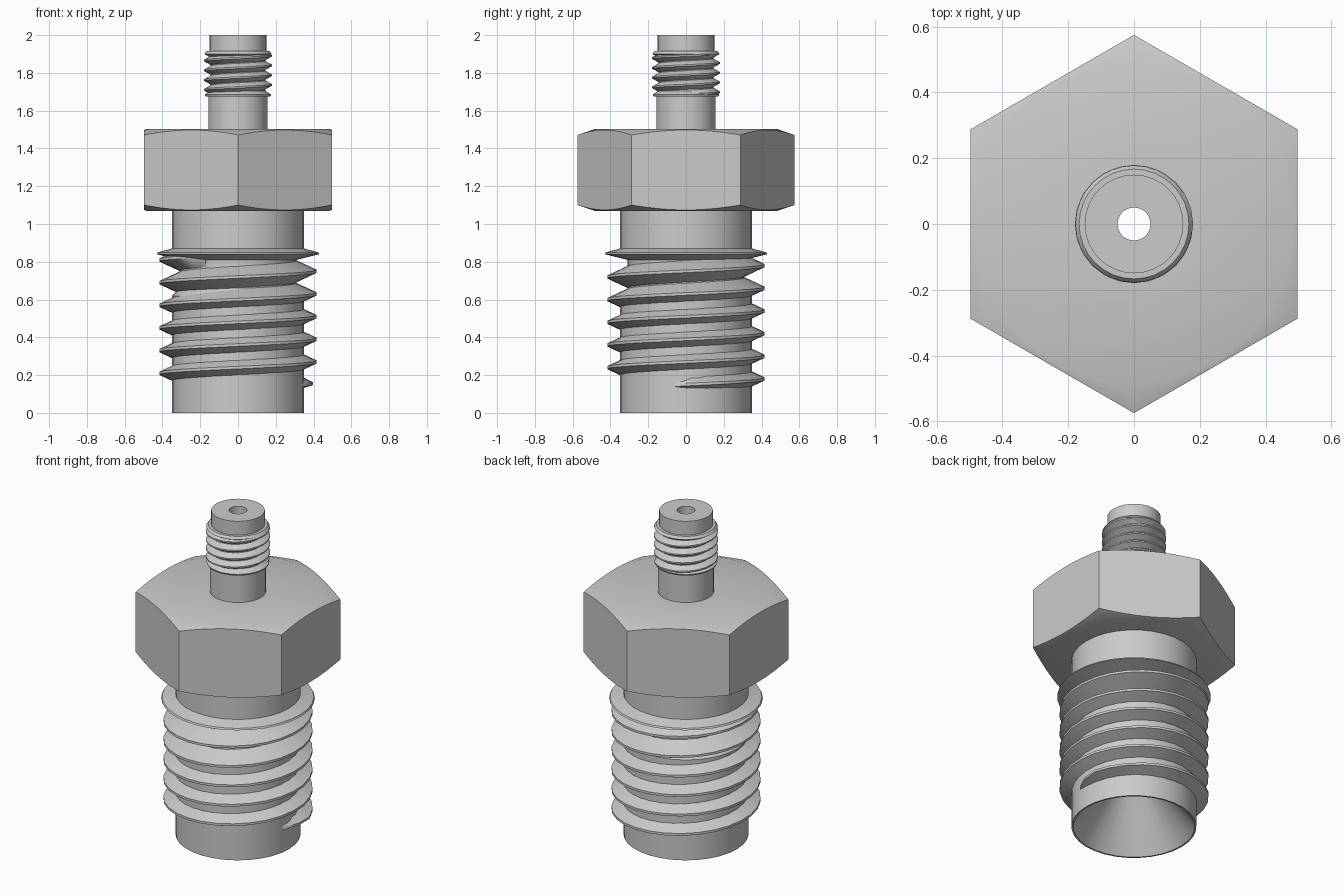
import bpy, bmesh
from math import cos, sin, pi

if "Cube" in bpy.data.objects:
    bpy.data.objects.remove(bpy.data.objects["Cube"])


def make_object(name, bm):
    bmesh.ops.recalc_face_normals(bm, faces=bm.faces)
    mesh = bpy.data.meshes.new(name)
    bm.to_mesh(mesh)
    bm.free()
    ob = bpy.data.objects.new(name, mesh)
    bpy.context.collection.objects.link(ob)
    return ob


def smooth(ob):
    bpy.ops.object.select_all(action='DESELECT')
    ob.select_set(True)
    bpy.context.view_layer.objects.active = ob
    bpy.ops.object.shade_smooth_by_angle(angle=pi / 6)


def sweep(bm, rings, closed):
    """Skin equal closed rings of points; cap the ends when open."""
    vs = [[bm.verts.new(p) for p in ring] for ring in rings]
    n, m = len(vs), len(vs[0])
    for i in range(n if closed else n - 1):
        a, b = vs[i], vs[(i + 1) % n]
        for j in range(m):
            k = (j + 1) % m
            bm.faces.new((a[j], a[k], b[k], b[j]))
    if not closed:
        bm.faces.new(vs[0])
        bm.faces.new(vs[-1])


def lathe(name, profile, segs=32):
    """Revolve a closed (radius, z) loop around the z axis."""
    bm = bmesh.new()
    angles = [2 * pi * i / segs for i in range(segs)]
    sweep(bm, [[(r * cos(a), r * sin(a), z) for r, z in profile] for a in angles], True)
    return make_object(name, bm)


def thread(name, root, crest, base, flat, z0, pitch, turns, zmin, zmax, start=0, segs=28):
    """Right-handed ridge, cut off flat at zmin and zmax."""
    bm = bmesh.new()
    rings = []
    n = round(turns * segs)
    for i in range(n + 1):
        t = i / segs
        a = 2 * pi * t + start
        zc = z0 + pitch * t
        fade = min(1, (i + 0.3) / 3, (n - i + 0.3) / 3)
        c = root + (crest - root) * fade
        prof = [(root, -base), (c, -flat), (c, flat), (root, base)]
        rings.append([(r * cos(a), r * sin(a), min(max(zc + d, zmin), zmax))
                      for r, d in prof])
    sweep(bm, rings, False)
    return make_object(name, bm)


# Hollow turned body: conical mouth, narrow bore, neck and tip
body = lathe("fitting_body", [
    (0.34, 0), (0.35, 0), (0.35, 0.62), (0.31, 0.66), (0.31, 0.81),
    (0.43, 0.84), (0.425, 0.85), (0.35, 0.87), (0.35, 1.10),
    (0.157, 1.12), (0.157, 1.675), (0.172, 1.675), (0.176, 1.685), (0.145, 1.705),
    (0.145, 1.88), (0.178, 1.90), (0.167, 1.915), (0.15, 1.915),
    (0.15, 2.0), (0.05, 2.0), (0.05, 0.38)])
smooth(body)

# Large lower thread and fine upper thread
smooth(thread("lower_thread", 0.31, 0.418, 0.057, 0.007,
              0.143, 0.12, 5.7, 0.12, 0.865, start=-0.35))
smooth(thread("upper_thread", 0.143, 0.18, 0.025, 0.004,
              1.685, 0.0515, 4.2, 1.675, 1.915, segs=24))

# Hexagonal nut with chamfered corners
bpy.ops.mesh.primitive_cylinder_add(vertices=6, radius=0.575, depth=0.5,
                                    location=(0, 0, 1.285))
nut = bpy.context.object
nut.name = "hex_nut"
cutter = lathe("chamfer_cutter", [
    (0.14, 1.07), (0.485, 1.07), (0.60, 1.109), (0.60, 1.463),
    (0.485, 1.502), (0.14, 1.502)], 64)
mod = nut.modifiers.new("chamfer", 'BOOLEAN')
mod.operation = 'INTERSECT'
mod.solver = 'EXACT'
mod.object = cutter
bpy.context.view_layer.objects.active = nut
bpy.ops.object.modifier_apply(modifier=mod.name)
bpy.data.objects.remove(cutter)
smooth(nut)
